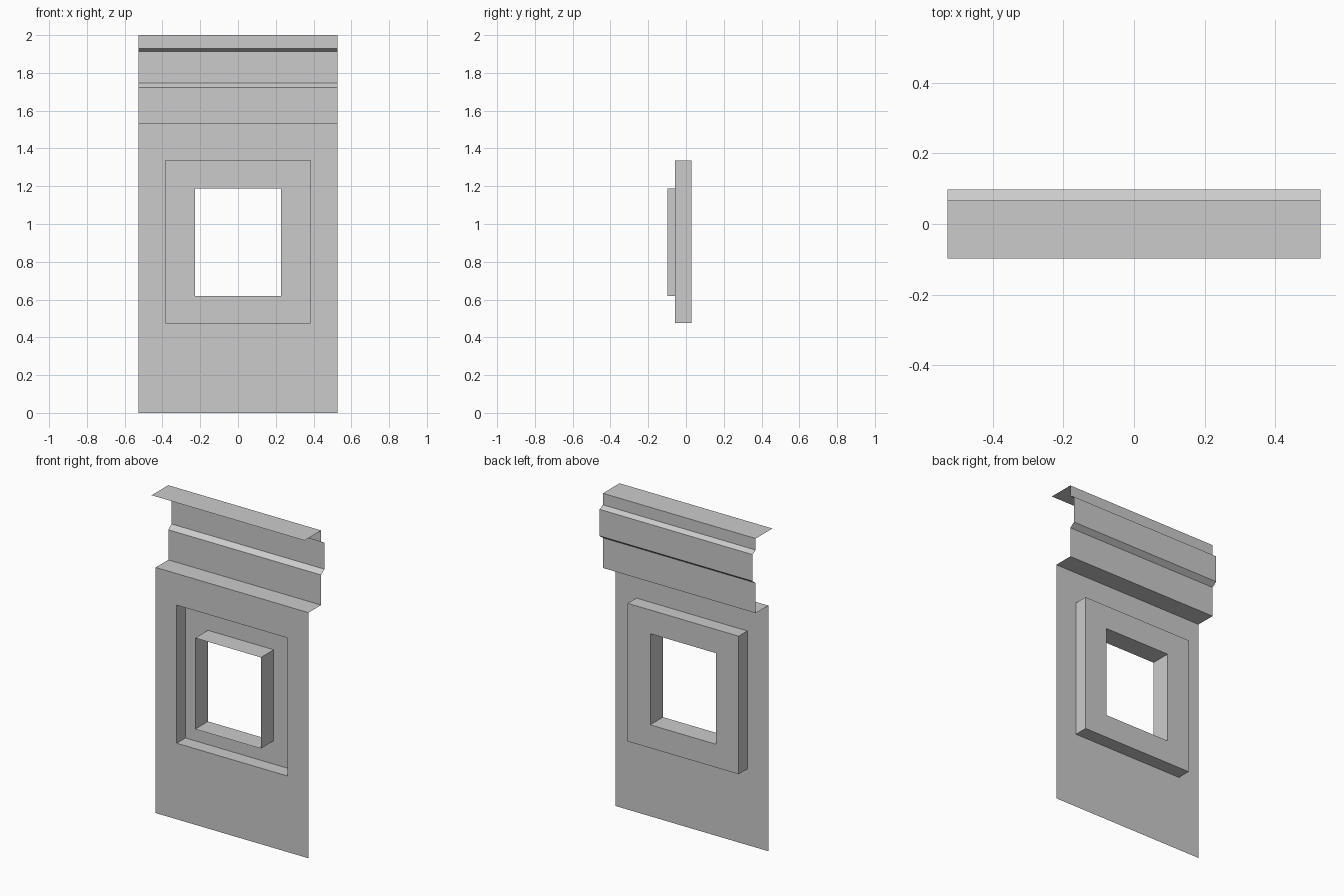
import bpy, bmesh

if "Cube" in bpy.data.objects:
    bpy.data.objects.remove(bpy.data.objects["Cube"])

HALF_W = 0.528                       # half width of the panel
WALL_Y, RECESS_Y, LIP_Y = -0.058, 0.028, -0.098
OUTER = (0.383, 0.475, 1.337)        # half width, bottom, top
INNER = (0.227, 0.62, 1.189)


def loft(name, loops, closed):
    """Join successive point loops with quads to make a thin sheet."""
    bm = bmesh.new()
    rows = [[bm.verts.new(p) for p in loop] for loop in loops]
    n = len(rows[0])
    for a, b in zip(rows, rows[1:]):
        for i in range(n if closed else n - 1):
            j = (i + 1) % n
            bm.faces.new((a[i], a[j], b[j], b[i]))
    mesh = bpy.data.meshes.new(name)
    bm.to_mesh(mesh)
    bm.free()
    obj = bpy.data.objects.new(name, mesh)
    bpy.context.collection.objects.link(obj)
    return obj


def rect(half, bottom, top, y):
    """Rectangle in the xz plane, ordered so lofts inward face the front."""
    return [(-half, y, bottom), (half, y, bottom), (half, y, top), (-half, y, top)]


# wall, recess sides, recess back and projecting window sleeve
loft("window_wall", [
    rect(HALF_W, 0, 1.534, WALL_Y),
    rect(*OUTER, WALL_Y),
    rect(*OUTER, RECESS_Y),
    rect(*INNER, RECESS_Y),
    rect(*INNER, LIP_Y),
], True)

# folded cornice sheet above the wall: ledge, stepped panel, top flange
profile = [(WALL_Y, 1.534), (0.066, 1.534), (0.066, 1.722), (0.098, 1.746),
           (0.098, 1.912), (0.066, 1.928), (0.066, 2.0), (-0.098, 2.0)]
loft("cornice", [[(-HALF_W, y, z), (HALF_W, y, z)] for y, z in profile], False)
